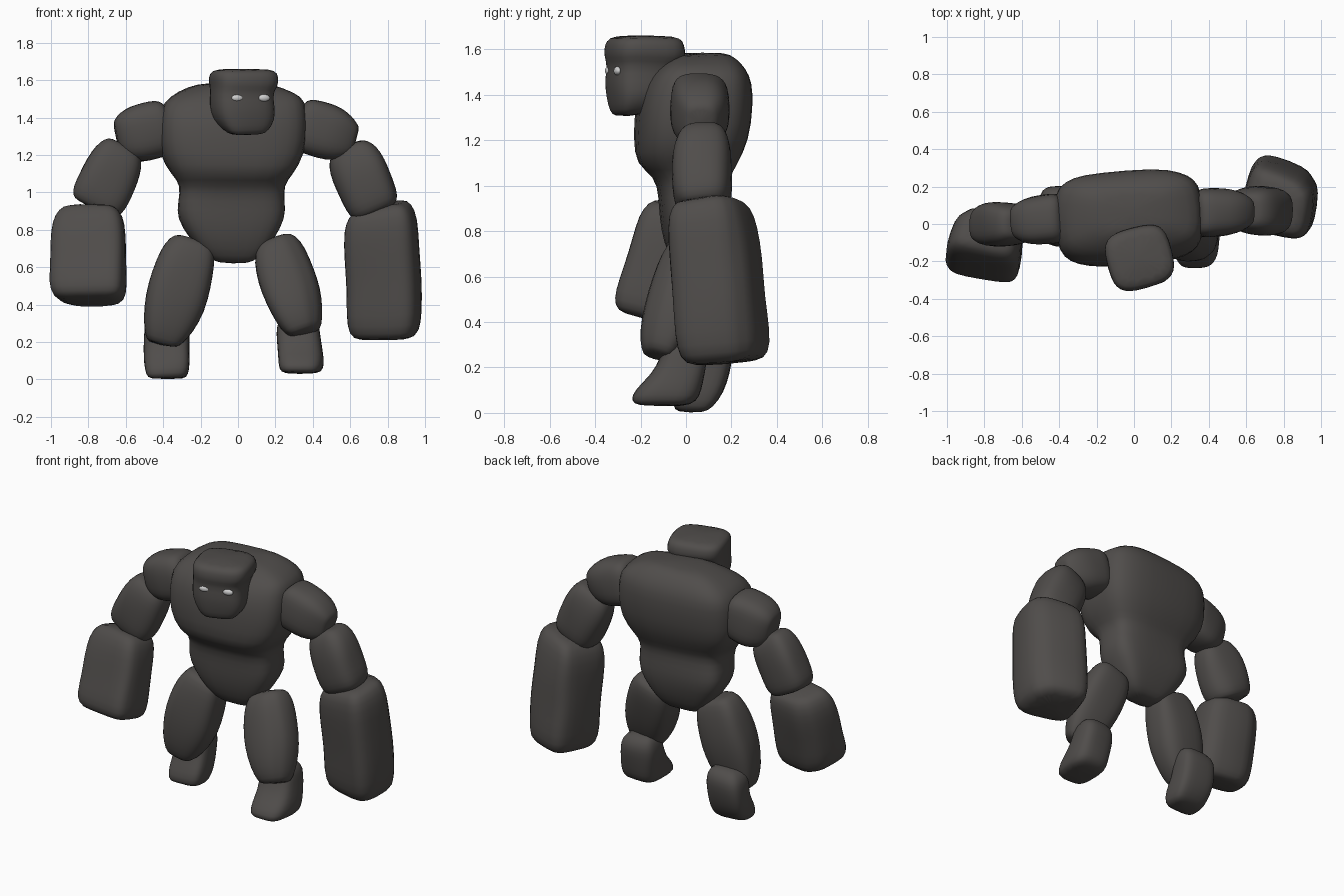
import bpy, bmesh, math
from mathutils import Vector, Matrix, noise

if "Cube" in bpy.data.objects:
    bpy.data.objects.remove(bpy.data.objects["Cube"])


def material(name, rgb):
    m = bpy.data.materials.new(name)
    m.diffuse_color = (*rgb, 1)
    m.use_nodes = True
    m.node_tree.nodes["Principled BSDF"].inputs["Base Color"].default_value = m.diffuse_color
    return m


STONE = material("dark stone", (0.080, 0.074, 0.070))
EYE = material("pale eye", (0.62, 0.62, 0.62))
SIDES = 16


def stone(name, rings, base=(0, 0, 0), tip=(0, 0, 1), roll=0, power=3.5, rough=0.014, tilt=0, cuts=()):
    """Loft rounded-box rings (t, offset x, offset y, half width, half depth) from base to tip.
    Each cut (sign x, sign y, amount) bevels one corner of the section."""
    base, tip = Vector(base), Vector(tip)
    zc = (tip - base).normalized()
    xc = Vector((0, 1, 0)).cross(zc).normalized()
    yc = zc.cross(xc)
    frame = Matrix((xc, yc, zc)).transposed() @ Matrix.Rotation(math.radians(roll), 3, 'Z')
    bm = bmesh.new()
    loops = []
    for t, ox, oy, a, b in rings:
        loop = []
        for i in range(SIDES):
            ang = 2 * math.pi * (i + 0.5) / SIDES
            c, s = math.cos(ang), math.sin(ang)
            k = 1
            for sx, sy, amount in cuts:
                if c * sx > 0 and s * sy > 0:
                    k -= amount * abs(math.sin(2 * ang))
            x = ox + k * a * math.copysign(abs(c) ** (2 / power), c)
            y = oy + k * b * math.copysign(abs(s) ** (2 / power), s)
            p = base + (tip - base) * t + frame @ Vector((x, y, tilt * t * x))
            p += noise.noise_vector(p * 5) * rough      # gentle rocky unevenness
            p.z = max(p.z, 0)
            loop.append(bm.verts.new(p))
        loops.append(loop)
    for lo, hi in zip(loops, loops[1:]):
        for i in range(SIDES):
            j = (i + 1) % SIDES
            bm.faces.new((lo[i], lo[j], hi[j], hi[i]))
    bm.faces.new(loops[0][::-1])
    bm.faces.new(loops[-1])
    bmesh.ops.recalc_face_normals(bm, faces=bm.faces)
    for f in bm.faces:
        f.smooth = True
    me = bpy.data.meshes.new(name)
    bm.to_mesh(me)
    bm.free()
    me.materials.append(STONE)
    ob = bpy.data.objects.new(name, me)
    bpy.context.collection.objects.link(ob)
    sub = ob.modifiers.new("smooth", 'SUBSURF')
    sub.levels = sub.render_levels = 1
    return ob


def block(a, b, low=1.0, high=1.0):
    """Ring profile of a limb boulder, narrowed at the low and high ends."""
    shape = [(0, .68 * low), (.05, .9 * low), (.18, (1 + low) / 2), (.4, 1), (.62, 1),
             (.84, (1 + high) / 2), (.95, .88 * high), (1, .65 * high)]
    return [(t, 0, 0, a * k, b * k) for t, k in shape]


# Torso: pelvis, waist and broad chest
stone("torso", [
    (.615, -.02, .04, .07, .05), (.65, -.025, .04, .15, .09), (.75, -.035, .04, .23, .13),
    (.86, -.035, .045, .30, .155), (.95, -.035, .04, .29, .155), (1.04, -.03, .03, .28, .155),
    (1.09, -.03, .0, .325, .215), (1.2, -.03, .025, .395, .25), (1.35, -.025, .037, .402, .257),
    (1.45, -.025, .05, .395, .24), (1.515, -.01, .06, .36, .20), (1.562, -.01, .07, .25, .145),
    (1.585, 0, .07, .16, .09)], roll=4, power=3.7)

# Head with overhanging brow, turned slightly to one side
HX, HY, TURN = .03, -.18, 15
stone("head", [
    (1.305, .0, -.075, .085, .05), (1.33, .0, -.06, .12, .085), (1.39, -.005, -.02, .165, .135),
    (1.46, -.015, -.02, .17, .143), (1.53, -.015, -.01, .162, .14), (1.565, 0, 0, .174, .167),
    (1.60, 0, 0, .178, .168), (1.635, 0, 0, .173, .161), (1.662, 0, 0, .146, .135)],
    base=(HX, HY, 0), tip=(HX, HY, 1), roll=TURN, rough=.008)

# Eyes: thin ovals set into the face
for side, label in ((-1, "left"), (1, "right")):
    bm = bmesh.new()
    bmesh.ops.create_uvsphere(bm, u_segments=16, v_segments=8, radius=1)
    turn = Matrix.Rotation(math.radians(TURN), 4, 'Z')
    bm.transform(Matrix.Translation((HX, HY, 1.505)) @ turn
                 @ Matrix.Translation((side * .074, -.147, 0))
                 @ Matrix.Diagonal((.033, .014, .019, 1)))
    for f in bm.faces:
        f.smooth = True
    me = bpy.data.meshes.new(label + "_eye")
    bm.to_mesh(me)
    bm.free()
    me.materials.append(EYE)
    bpy.context.collection.objects.link(bpy.data.objects.new(label + "_eye", me))

# Shoulders
stone("left_shoulder", block(.155, .135, .72), (-.655, .01, 1.285), (-.36, .035, 1.355), power=3)
stone("right_shoulder", block(.152, .13, .66), (.635, .06, 1.28), (.31, .06, 1.375), power=3)

# Upper arms
stone("left_upper_arm", block(.157, .123, .95, .82), (-.77, 0, .905), (-.61, 0, 1.255), power=3,
      cuts=[(1, 1, .1)])
stone("right_upper_arm", block(.155, .131, .95, .82), (.745, .07, .895), (.585, .07, 1.25), power=3,
      cuts=[(-1, -1, .1)])

# Massive forearms
stone("left_forearm", block(.205, .158, 1.06, .9), (-.795, -.16, .405), (-.79, -.025, .92),
      roll=-10, power=4.5, cuts=[(-1, 1, .22), (1, 1, .14)])
stone("right_forearm", block(.2, .187, 1.06, .96), (.798, .175, .215), (.775, .105, .945),
      roll=-14, power=4.5, tilt=.15, cuts=[(1, 1, .2)])

# Thighs
stone("left_thigh", block(.167, .128, .7, .85), (-.405, -.01, .185), (-.24, .02, .75), power=3.2)
stone("right_thigh", block(.155, .13, .75, .85), (.36, -.125, .25), (.195, .025, .755), power=3.2,
      cuts=[(1, -1, .22)])

# Shins with toes reaching forward
stone("left_shin", [
    (0, -.385, .02, .1, .055), (.025, -.38, .03, .12, .09), (.09, -.38, .06, .127, .11),
    (.17, -.38, .10, .122, .1), (.25, -.38, .115, .122, .095), (.31, -.38, .11, .117, .09),
    (.36, -.37, .09, .08, .06)])
stone("right_shin", [
    (.025, .335, -.115, .095, .1), (.05, .335, -.095, .118, .15), (.10, .335, -.075, .122, .15),
    (.17, .33, -.03, .117, .115), (.25, .32, -.005, .117, .1), (.31, .32, 0, .112, .09),
    (.36, .31, -.01, .08, .06)])
